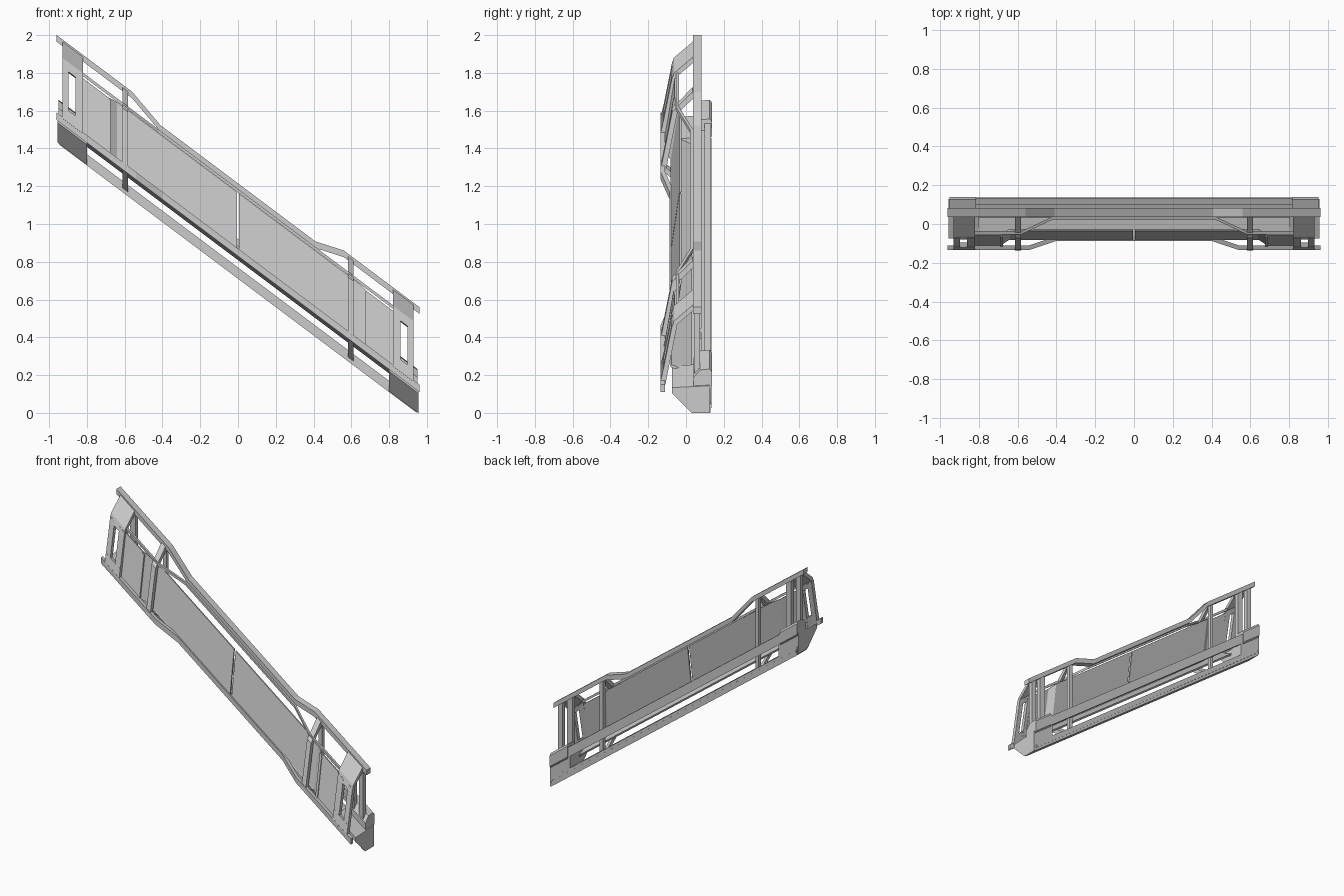
import bpy, bmesh, math

if "Cube" in bpy.data.objects:
    bpy.data.objects.remove(bpy.data.objects["Cube"])

SLOPE = 0.75   # everything is sheared along x; heights are given at x = 0


def loft(name, stations):
    """Closed solid through (x, [(y, height), ...]) sections."""
    bm = bmesh.new()
    rings = []
    for x, prof in sorted(stations, key=lambda s: s[0]):
        rings.append([bm.verts.new((x, y, h - SLOPE * x)) for y, h in prof])
    for a, b in zip(rings, rings[1:]):
        n = len(a)
        for i in range(n):
            bm.faces.new((a[i], a[(i + 1) % n], b[(i + 1) % n], b[i]))
    bm.faces.new(rings[0])
    bm.faces.new(rings[-1])
    bmesh.ops.recalc_face_normals(bm, faces=bm.faces)
    me = bpy.data.meshes.new(name)
    bm.to_mesh(me)
    bm.free()
    ob = bpy.data.objects.new(name, me)
    bpy.context.collection.objects.link(ob)
    return ob


def box(y0, y1, h0, h1):
    return [(y0, h0), (y1, h0), (y1, h1), (y0, h1)]


def ribbon(pts, t):
    """Outline of a bent strip of thickness t along (y, height) points."""
    left, right = [], []
    for i, p in enumerate(pts):
        a, b = pts[max(i - 1, 0)], pts[min(i + 1, len(pts) - 1)]
        dy, dh = b[0] - a[0], b[1] - a[1]
        k = t / 2 / math.hypot(dy, dh)
        left.append((p[0] - dh * k, p[1] + dy * k))
        right.append((p[0] + dh * k, p[1] - dy * k))
    return left + right[::-1]


def rail(name, half, w, t):
    """Full length rail mirrored from (x, y, top height) points on the +x half."""
    st = [(s * x, box(y - w / 2, y + w / 2, h - t, h)) for s in (-1, 1) for x, y, h in half]
    return loft(name, st)


def both(name, x0, x1, prof):
    for s, side in ((-1, "left"), (1, "right")):
        loft(f"{side}_{name}", [(s * x0, prof), (s * x1, prof)])


# Long rails
rail("top_rail", [(0.41, 0.06, 1.215), (0.56, 0.06, 1.28), (0.96, 0.06, 1.28)], 0.046, 0.035)
rail("inner_rail", [(0.42, 0.03, 1.185), (0.58, -0.045, 1.185), (0.84, -0.045, 1.185)], 0.016, 0.018)
rail("front_rail", [(0.40, -0.075, 0.87), (0.54, -0.122, 0.87), (0.96, -0.122, 0.87)], 0.024, 0.04)
rail("back_rail", [(0.95, 0.115, 0.92)], 0.036, 0.07)
rail("back_rail_lip", [(0.90, 0.09, 0.885)], 0.02, 0.03)
rail("bottom_beam", [(0.945, 0.08, 0.77)], 0.10, 0.06)
rail("bottom_beam_rib", [(0.94, 0.132, 0.75)], 0.008, 0.02)

# Sloping tray under the panel
tray = ribbon([(-0.08, 0.865), (0.03, 0.815)], 0.014)
loft("under_tray", [(-0.82, tray), (0.82, tray)])

# Leaning infill panels, split in the middle
mid = ribbon([(-0.075, 0.86), (-0.03, 1.165)], 0.01)
end = ribbon([(-0.105, 0.86), (-0.055, 1.155)], 0.01)
for s, side in ((-1, "left"), (1, "right")):
    loft(f"{side}_main_panel", [(s * 0.006, mid), (s * 0.64, mid)])
    loft(f"{side}_end_panel", [(s * 0.64, mid), (s * 0.685, end), (s * 0.835, end)])
both("panel_seam", 0.675, 0.69, ribbon([(-0.11, 0.86), (-0.06, 1.15)], 0.014))

# Bent posts with rear legs and under braces
front_leg = [(-0.122, 0.84), (-0.06, 1.15), (0.045, 1.255)]
both("front_post", 0.582, 0.612, ribbon(front_leg, 0.028))
both("rear_post", 0.585, 0.61, box(0.05, 0.075, 0.76, 1.25))
both("post_tie", 0.585, 0.61, box(0.05, 0.125, 0.85, 0.885))
both("under_brace", 0.582, 0.612, ribbon([(-0.115, 0.85), (0.055, 0.73)], 0.025))

# End frames: paired uprights, tilted cap plate and sill
for x0, x1, tag in ((0.82, 0.86, "inner"), (0.897, 0.93, "outer")):
    both(f"{tag}_end_upright", x0, x1, ribbon([(-0.122, 0.85), (-0.06, 1.16)], 0.026))
    both(f"{tag}_rear_upright", x0, x1, box(0.045, 0.075, 0.82, 1.25))
both("end_cap_plate", 0.82, 0.93, ribbon([(-0.068, 1.13), (-0.055, 1.175), (0.045, 1.26)], 0.024))
both("end_sill", 0.82, 0.93, ribbon([(-0.122, 0.86), (-0.108, 0.925)], 0.026))

# Closed end housings
both("end_housing", 0.80, 0.955, [(-0.075, 0.85), (-0.075, 0.82), (0.03, 0.715),
                                  (0.128, 0.715), (0.128, 0.86)])
both("end_cover", 0.815, 0.95, [(0.04, 0.85), (0.125, 0.84), (0.138, 0.855),
                                (0.138, 0.93), (0.125, 0.945), (0.075, 0.94), (0.04, 0.90)])
